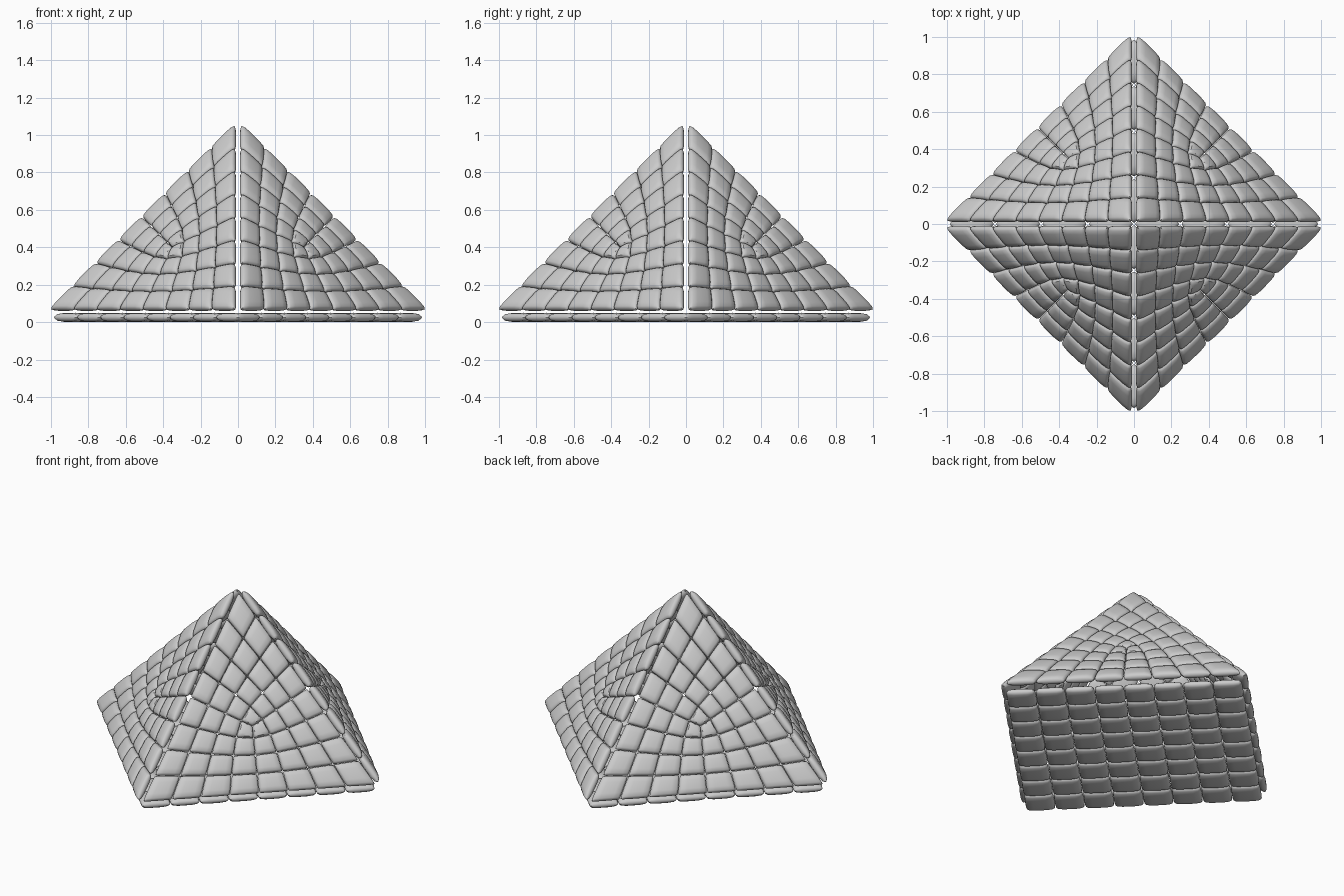
import bpy, bmesh
from mathutils import Vector

if "Cube" in bpy.data.objects:
    bpy.data.objects.remove(bpy.data.objects["Cube"])

R, Z0, H, T = 0.991, 0.05, 0.99, 0.05      # base radius, base height, rise, pad thickness
STEPS = [-1, -0.95, -0.82, -0.45, 0, 0.45, 0.82, 0.95, 1]


def panel_cells(corners):
    """Subdivide one flat panel into curved quad cells."""
    me = bpy.data.meshes.new("panel_guide")
    me.from_pydata(corners, [], [range(len(corners))])
    ob = bpy.data.objects.new("panel_guide", me)
    bpy.context.collection.objects.link(ob)
    mod = ob.modifiers.new("subdivide", 'SUBSURF')
    mod.levels = 3
    mod.boundary_smooth = 'PRESERVE_CORNERS'
    ev = ob.evaluated_get(bpy.context.evaluated_depsgraph_get())
    out = ev.to_mesh()
    cells = [[out.vertices[i].co.copy() for i in p.vertices] for p in out.polygons]
    ev.to_mesh_clear()
    bpy.data.objects.remove(ob)
    return cells


def add_pad(bm, cell, normal):
    """One puffed cushion, widest at mid thickness, with rounded corners."""
    a, b, c, d = cell
    n = len(STEPS)
    rim = {}

    def vert(i, j, side):
        u, v = STEPS[i], STEPS[j]
        edge = i in (0, n - 1) or j in (0, n - 1)
        if edge and (i, j) in rim:
            return rim[i, j]
        s = u * (0.995 - 0.05 * v ** 6) * 0.5 + 0.5
        t = v * (0.995 - 0.05 * u ** 6) * 0.5 + 0.5
        p = a.lerp(b, s).lerp(d.lerp(c, s), t)
        puff = max(0, (1 - u ** 6) * (1 - v ** 6)) ** 0.5
        w = bm.verts.new(p + normal * T / 2 * (1 + side * puff))
        if edge:
            rim[i, j] = w
        return w

    for side in (1, -1):
        g = [[vert(i, j, side) for j in range(n)] for i in range(n)]
        for i in range(n - 1):
            for j in range(n - 1):
                q = [g[i][j], g[i + 1][j], g[i + 1][j + 1], g[i][j + 1]]
                bm.faces.new(q if side > 0 else q[::-1])


def quilted_panel(name, corners):
    corners = [Vector(c) for c in corners]
    normal = (corners[1] - corners[0]).cross(corners[2] - corners[0]).normalized()
    bm = bmesh.new()
    for cell in panel_cells(corners):
        add_pad(bm, cell, normal)
    me = bpy.data.meshes.new(name)
    bm.to_mesh(me)
    bm.free()
    ob = bpy.data.objects.new(name, me)
    bpy.context.collection.objects.link(ob)
    bpy.ops.object.select_all(action='DESELECT')
    ob.select_set(True)
    bpy.context.view_layer.objects.active = ob
    bpy.ops.object.shade_smooth_by_angle(angle=0.7)


# Four sloping sides
base = [(R, 0, Z0), (0, R, Z0), (-R, 0, Z0), (0, -R, Z0)]
names = ["back_right_side", "back_left_side", "front_left_side", "front_right_side"]
for k, name in enumerate(names):
    quilted_panel(name, [base[k], base[(k + 1) % 4], (0, 0, Z0 + H)])

# Square underside
quilted_panel("underside", base[::-1])
